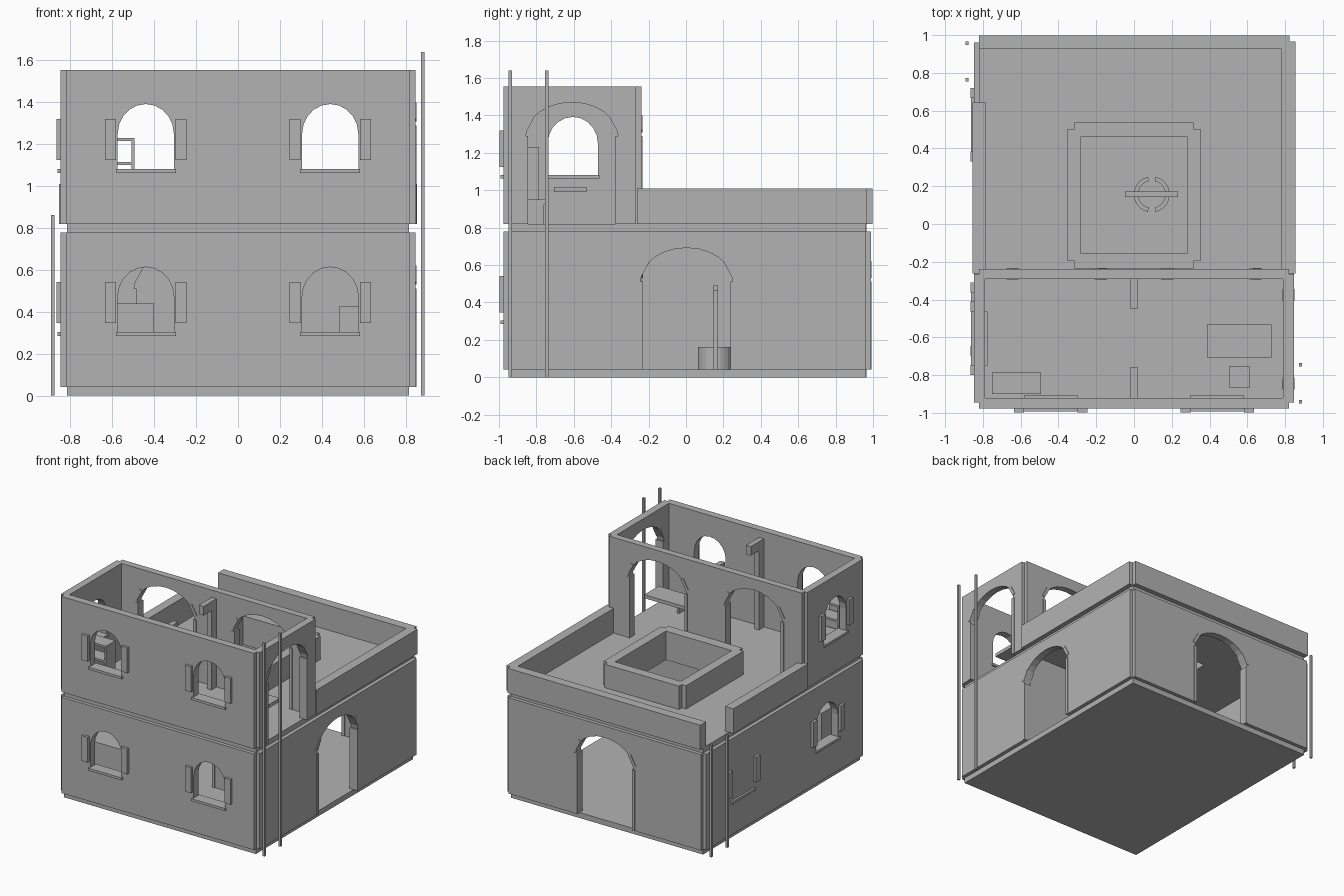
import bpy, bmesh, math
from mathutils import Matrix, Vector

if "Cube" in bpy.data.objects:
    bpy.data.objects.remove(bpy.data.objects["Cube"])

grey = bpy.data.materials.new("stone_grey")
grey.diffuse_color = (0.45, 0.45, 0.45, 1)
grey.use_nodes = True
grey.node_tree.nodes["Principled BSDF"].inputs["Base Color"].default_value = grey.diffuse_color


def finish(name, bm):
    bmesh.ops.remove_doubles(bm, verts=bm.verts, dist=1e-5)
    bmesh.ops.recalc_face_normals(bm, faces=bm.faces)
    me = bpy.data.meshes.new(name)
    bm.to_mesh(me)
    bm.free()
    me.materials.clear()
    me.materials.append(grey)
    for p in me.polygons:
        p.use_smooth = False
        p.material_index = 0
    ob = bpy.data.objects.new(name, me)
    bpy.context.collection.objects.link(ob)
    return ob


def box(name, x0, x1, y0, y1, z0, z1, rot=None):
    bm = bmesh.new()
    bmesh.ops.create_cube(bm, size=1)
    m = Matrix.Diagonal((x1 - x0, y1 - y0, z1 - z0, 1))
    if rot:
        m = rot @ m
    c = Vector(((x0 + x1) / 2, (y0 + y1) / 2, (z0 + z1) / 2))
    bm.transform(Matrix.Translation(c) @ m)
    return finish(name, bm)


def arch(c, a, z0, spring, b, n=10):
    pts = [(c - a, z0)]
    pts += [(c - a * math.cos(math.pi * i / n), spring + b * math.sin(math.pi * i / n))
            for i in range(n + 1)]
    return pts + [(c + a, z0)]


def panel(name, axis, d0, d1, outline, holes=()):
    """Flat slab from a 2D outline with holes; axis is its thickness direction."""
    cu = bpy.data.curves.new(name, 'CURVE')
    cu.dimensions = '2D'
    cu.fill_mode = 'BOTH'
    cu.extrude = (d1 - d0) / 2
    for pts in [outline, *holes]:
        s = cu.splines.new('POLY')
        s.points.add(len(pts) - 1)
        for p, q in zip(s.points, pts):
            p.co = (q[0], q[1], 0, 1)
        s.use_cyclic_u = True
    tmp = bpy.data.objects.new(name + "_tmp", cu)
    bpy.context.collection.objects.link(tmp)
    me = bpy.data.meshes.new_from_object(tmp.evaluated_get(bpy.context.evaluated_depsgraph_get()))
    bm = bmesh.new()
    bm.from_mesh(me)
    bpy.data.objects.remove(tmp)
    bpy.data.meshes.remove(me)
    mid = (d0 + d1) / 2
    for v in bm.verts:
        u, w, d = v.co
        v.co = {'x': (mid + d, u, w), 'y': (u, mid + d, w), 'z': (u, w, mid + d)}[axis]
    return finish(name, bm)


def oriented(name, axis, u0, u1, d0, d1, z0, z1, rot=0):
    r = Matrix.Rotation(rot, 4, 'X' if axis == 'x' else 'Y') if rot else None
    if axis == 'x':
        return box(name, d0, d1, u0, u1, z0, z1, r)
    return box(name, u0, u1, d0, d1, z0, z1, r)


DA = 0.246  # half width of doors


def wall(name, axis, u0, u1, d0, d1, z0, z1, doors=(), windows=()):
    out = [(u0, z0)]
    for c in doors:
        out += arch(c, DA, z0, z0 + 0.47, 0.18, 12)
    out += [(u1, z0), (u1, z1), (u0, z1)]
    panel(name, axis, d0, d1, out, [arch(c, 0.134, z0 + 0.26, z0 + 0.43, 0.142) for c in windows])
    for c in doors:  # jamb posts and shoulder stones
        for s in (-1, 1):
            e = c + s * DA
            oriented(name + "_jamb", axis, e - 0.012, e + 0.012, d0 - 0.005, d1 + 0.005, z0, z0 + 0.47)
            k = c + s * (DA - 0.012)
            tilt = 0.5 * s * (1 if axis == 'x' else -1)
            oriented(name + "_shoulder_stone", axis, k - 0.012, k + 0.012, d0 - 0.005, d1 + 0.005,
                     z0 + 0.49, z0 + 0.58, tilt)


def window_trim(name, axis, c, face, out, z0, through=True):
    """Sill and two shutters; out is the outward sign."""
    lo, hi = sorted((face - out * (0.07 if through else 0), face + out * 0.016))
    oriented(name + "_sill", axis, c - 0.143, c + 0.143, lo, hi, z0 + 0.243, z0 + 0.262)
    lo, hi = sorted((face, face + out * 0.02))
    for s in (-1, 1):
        m = c + s * 0.168
        oriented(name + "_shutter", axis, m - 0.026, m + 0.026, lo, hi, z0 + 0.305, z0 + 0.5)


# floor slabs; the upper one has the courtyard opening
box("base_floor", -0.817, 0.817, -0.95, 0.96, 0, 0.042)
panel("upper_floor", 'z', 0.778, 0.82, [(-0.817, -0.95), (0.817, -0.95), (0.817, 0.96), (-0.817, 0.96)],
      [[(-0.28, -0.156), (0.28, -0.156), (0.28, 0.463), (-0.28, 0.463)]])

# ground storey walls
Z1, T1, Z2, T2 = 0.042, 0.78, 0.82, 1.555
wall("lower_front_wall", 'y', -0.82, 0.82, -0.977, -0.92, Z1, T1, windows=(-0.44, 0.44))
wall("lower_back_wall", 'y', -0.82, 0.82, 0.93, 0.988, Z1, T1, doors=(0,))
wall("lower_right_wall", 'x', -0.946, 0.962, 0.79, 0.846, Z1, T1, doors=(0.003,))
wall("lower_left_wall", 'x', -0.946, 0.962, -0.846, -0.79, Z1, T1, windows=(-0.505,))
wall("lower_inner_wall", 'y', -0.79, 0.79, -0.29, -0.235, Z1, T1, doors=(-0.25,))

# upper room walls
wall("upper_front_wall", 'y', -0.82, 0.82, -0.977, -0.92, Z2, T2, windows=(-0.44, 0.44))
wall("upper_back_wall", 'y', -0.82, 0.82, -0.29, -0.237, Z2, T2, doors=(-0.41, 0.41))
wall("upper_right_wall", 'x', -0.946, -0.267, 0.79, 0.846, Z2, T2, doors=(-0.61,))
wall("upper_left_wall", 'x', -0.946, -0.267, -0.846, -0.79, Z2, T2, windows=(-0.605,))

# sills and shutters
for z in (Z1, Z2):
    for c in (-0.44, 0.44):
        window_trim("front_window", 'y', c, -0.977, -1, z)
window_trim("left_window_upper", 'x', -0.605, -0.846, -1, Z2)
window_trim("left_window_lower", 'x', -0.505, -0.846, -1, Z1)
window_trim("left_blind_window", 'x', 0.525, -0.846, -1, Z1, False)

# terrace parapets, with a gap for the left ladder
box("back_parapet", -0.82, 0.822, 0.927, 0.998, 0.82, 1.01)
box("right_parapet", 0.782, 0.854, -0.262, 0.965, 0.82, 1.01)
box("left_parapet", -0.854, -0.784, -0.262, 0.643, 0.82, 1.01)

# courtyard opening kerb
for s in (-1, 1):
    a, b = sorted((s * 0.28, s * 0.352))
    box("kerb_side", a, b, -0.197, 0.502, 0.82, 1.0)
for y0, y1 in ((-0.235, -0.156), (0.463, 0.537)):
    box("kerb_end", -0.316, 0.316, y0, y1, 0.82, 1.0)

# ladder poles
for y in (-0.94, -0.745):
    box("right_ladder_pole", 0.873, 0.89, y - 0.009, y + 0.009, 0, 1.64)
for y in (0.764, 0.957):
    box("left_ladder_pole", -0.893, -0.876, y - 0.009, y + 0.009, 0, 0.862)

# bracketed posts in the upper room
box("front_post", -0.02, 0.02, -0.92, -0.86, 0.82, 1.43)
box("front_post_bracket", -0.02, 0.02, -0.92, -0.76, 1.43, 1.5)
box("back_post", -0.02, 0.02, -0.35, -0.29, 0.82, 1.43)
box("back_post_bracket", -0.02, 0.02, -0.447, -0.29, 1.43, 1.5)

# upper room furniture
box("table_top", 0.386, 0.728, -0.706, -0.532, 0.99, 1.017)
box("stool_seat", 0.503, 0.614, -0.865, -0.754, 0.925, 0.95)
for x in (0.51, 0.592):
    box("stool_side", x, x + 0.015, -0.86, -0.76, 0.82, 0.925)
for x in (-0.752, -0.508):
    box("shelf_side", x, x + 0.015, -0.9, -0.787, 0.82, 1.23)
for z in (0.835, 0.965, 1.1, 1.215):
    box("shelf_board", -0.75, -0.495, -0.9, -0.787, z, z + 0.015)

# ground storey furniture
box("chest", -0.7, -0.4, -0.85, -0.65, Z1, 0.44)
box("crate", 0.485, 0.72, -0.8, -0.6, Z1, 0.428)

# well: split ring with a beam on two posts
CX, CY = 0.094, 0.157
for s in (0, math.pi):
    n = 10
    ang = [s - math.pi / 2 + 0.22 + (math.pi - 0.44) * i / n for i in range(n + 1)]
    ring = [(CX + 0.095 * math.cos(t), CY + 0.095 * math.sin(t)) for t in ang]
    ring += [(CX + 0.072 * math.cos(t), CY + 0.072 * math.sin(t)) for t in reversed(ang)]
    panel("well_ring", 'z', Z1, 0.162, ring)
box("well_beam", -0.047, 0.234, 0.144, 0.172, 0.462, 0.49)
for x in (-0.03, 0.195):
    box("well_post", x, x + 0.023, 0.147, 0.169, Z1, 0.462)
